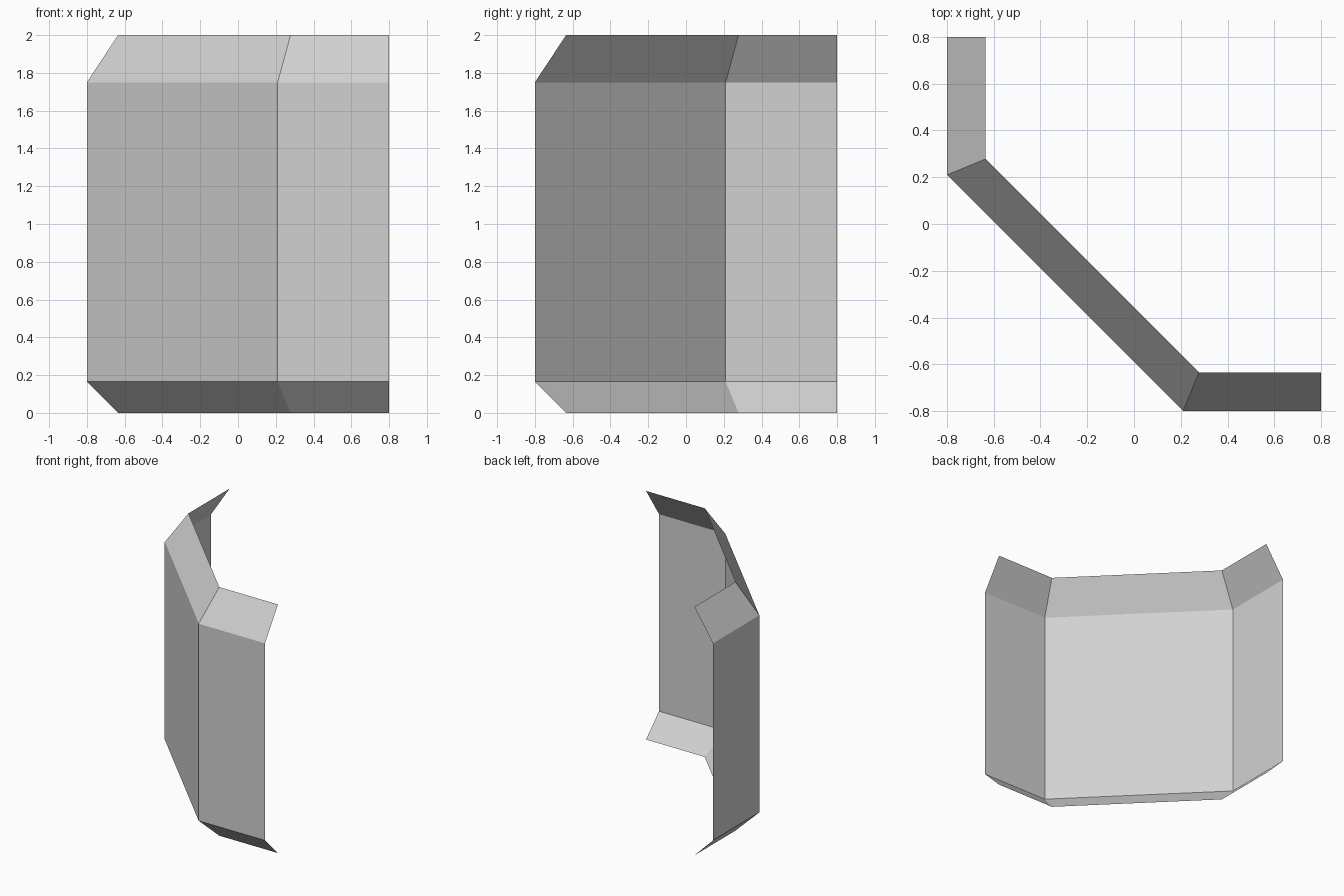
import bpy

if "Cube" in bpy.data.objects:
    bpy.data.objects.remove(bpy.data.objects["Cube"])

HALF = 0.80      # half width of the footprint
CORNER = 0.21    # where the straight wings meet the diagonal
INSET = 0.165    # how far the lips fold inward
SHIFT = 0.068    # mitre shift of the corner for that inset

# Plain grey sheet
grey = bpy.data.materials.new("light grey")
grey.diffuse_color = (0.64, 0.64, 0.64, 1)
grey.use_nodes = True
grey.node_tree.nodes["Principled BSDF"].inputs["Base Color"].default_value = grey.diffuse_color


def outline(inset):
    """Plan path of the panel: side wing, diagonal, front wing."""
    e = HALF - inset
    c = CORNER + SHIFT * inset / INSET
    return [(-e, HALF), (-e, c), (c, -e), (HALF, -e)]


# Rows from bottom lip to top lip: (height, inset)
rows = [(0.0, INSET), (0.165, 0.0), (1.75, 0.0), (2.0, INSET)]
verts = [(x, y, z) for z, inset in rows for x, y in outline(inset)]
n = 4
faces = [(r * n + i, r * n + i + 1, (r + 1) * n + i + 1, (r + 1) * n + i)
         for r in range(len(rows) - 1) for i in range(n - 1)]

# Open folded panel, one sheet thick
mesh = bpy.data.meshes.new("folded_panel")
mesh.from_pydata(verts, [], faces)
mesh.materials.append(grey)
mesh.update()
panel = bpy.data.objects.new("folded_panel", mesh)
bpy.context.collection.objects.link(panel)
